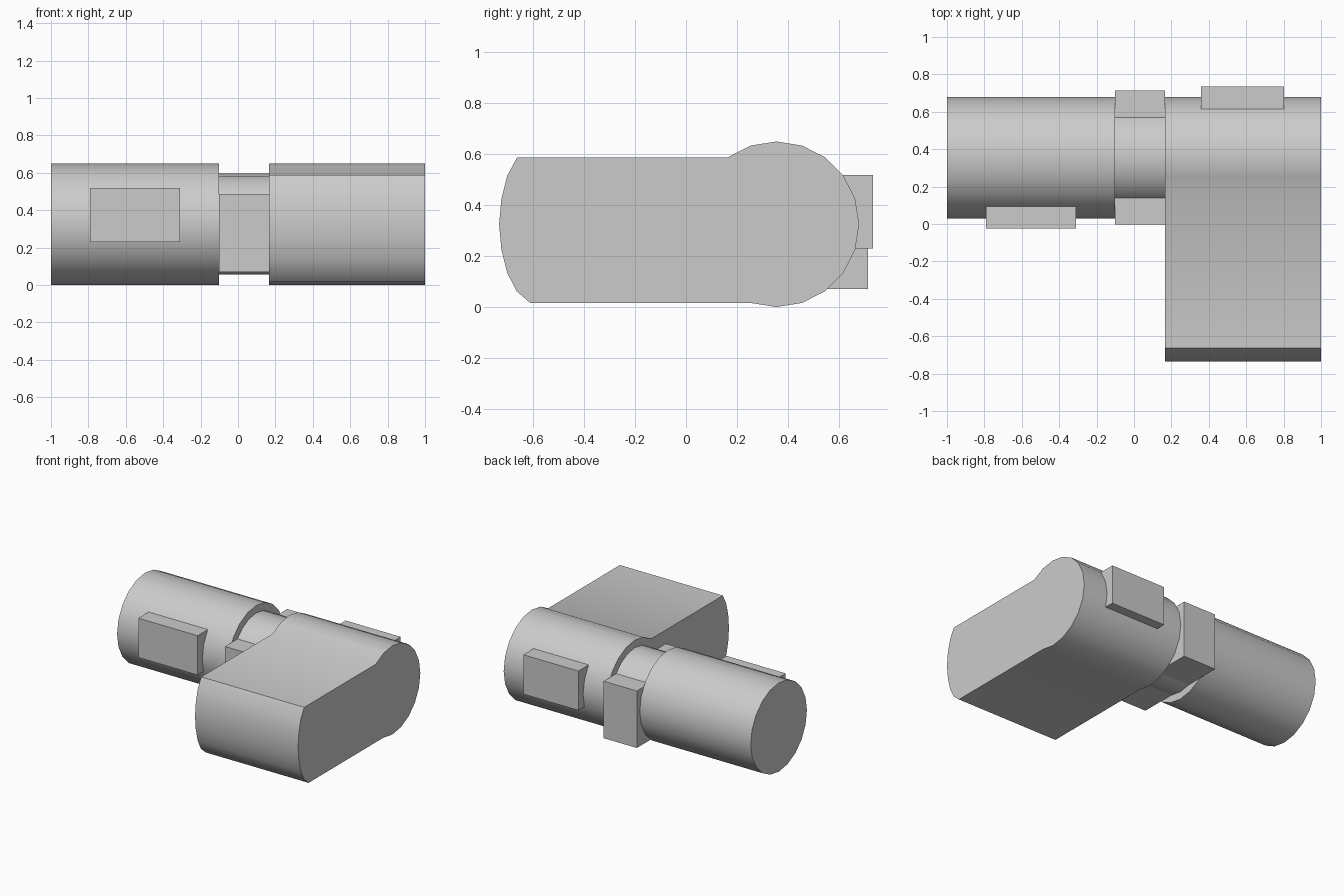
import bpy, bmesh
from math import sin, cos, radians

if "Cube" in bpy.data.objects:
    bpy.data.objects.remove(bpy.data.objects["Cube"])

CY, CZ, R = 0.355, 0.325, 0.325   # shared barrel axis and radius


def arc(radius, start, stop):
    """Points on the 20-sided barrel circle, in 18 degree steps (clockwise)."""
    return [(CY + radius * cos(radians(a)), CZ + radius * sin(radians(a)))
            for a in range(start, stop, -18)]


def prism(name, profile, x0, x1):
    """Extrude a (y, z) profile along x."""
    bm = bmesh.new()
    face = bm.faces.new([bm.verts.new((x0, y, z)) for y, z in profile])
    ext = bmesh.ops.extrude_face_region(bm, geom=[face])
    verts = [g for g in ext["geom"] if isinstance(g, bmesh.types.BMVert)]
    bmesh.ops.translate(bm, verts=verts, vec=(x1 - x0, 0, 0))
    bmesh.ops.recalc_face_normals(bm, faces=bm.faces)
    mesh = bpy.data.meshes.new(name)
    bm.to_mesh(mesh)
    bm.free()
    ob = bpy.data.objects.new(name, mesh)
    bpy.context.collection.objects.link(ob)
    bpy.ops.object.select_all(action='DESELECT')
    ob.select_set(True)
    bpy.context.view_layer.objects.active = ob
    bpy.ops.object.shade_smooth_by_angle(angle=radians(30))
    return ob


def block(name, x0, x1, y0, y1, z0, z1):
    return prism(name, [(y0, z0), (y1, z0), (y1, z1), (y0, z1)], x0, x1)


# Plain barrel and the thinner neck
prism("barrel", arc(R, 90, -270), -1.0, -0.102)
prism("neck", arc(0.27, 90, -270), -0.102, 0.166)

# Right barrel with the broad arm reaching forward, ending in a shallow curve
arm_end = [(-0.612, 0.016), (-0.665, 0.062), (-0.702, 0.134), (-0.725, 0.225),
           (-0.734, 0.325), (-0.725, 0.425), (-0.702, 0.516), (-0.663, 0.588)]
prism("arm_barrel", arc(R, 126, -109) + arm_end, 0.166, 1.0)

# Bar passing through the neck
block("neck_bar", -0.102, 0.166, -0.004, 0.714, 0.07, 0.487)

# Side lugs on the barrels
block("front_lug", -0.79, -0.31, -0.024, 0.2, 0.23, 0.518)
block("back_lug", 0.357, 0.803, 0.51, 0.734, 0.23, 0.518)
